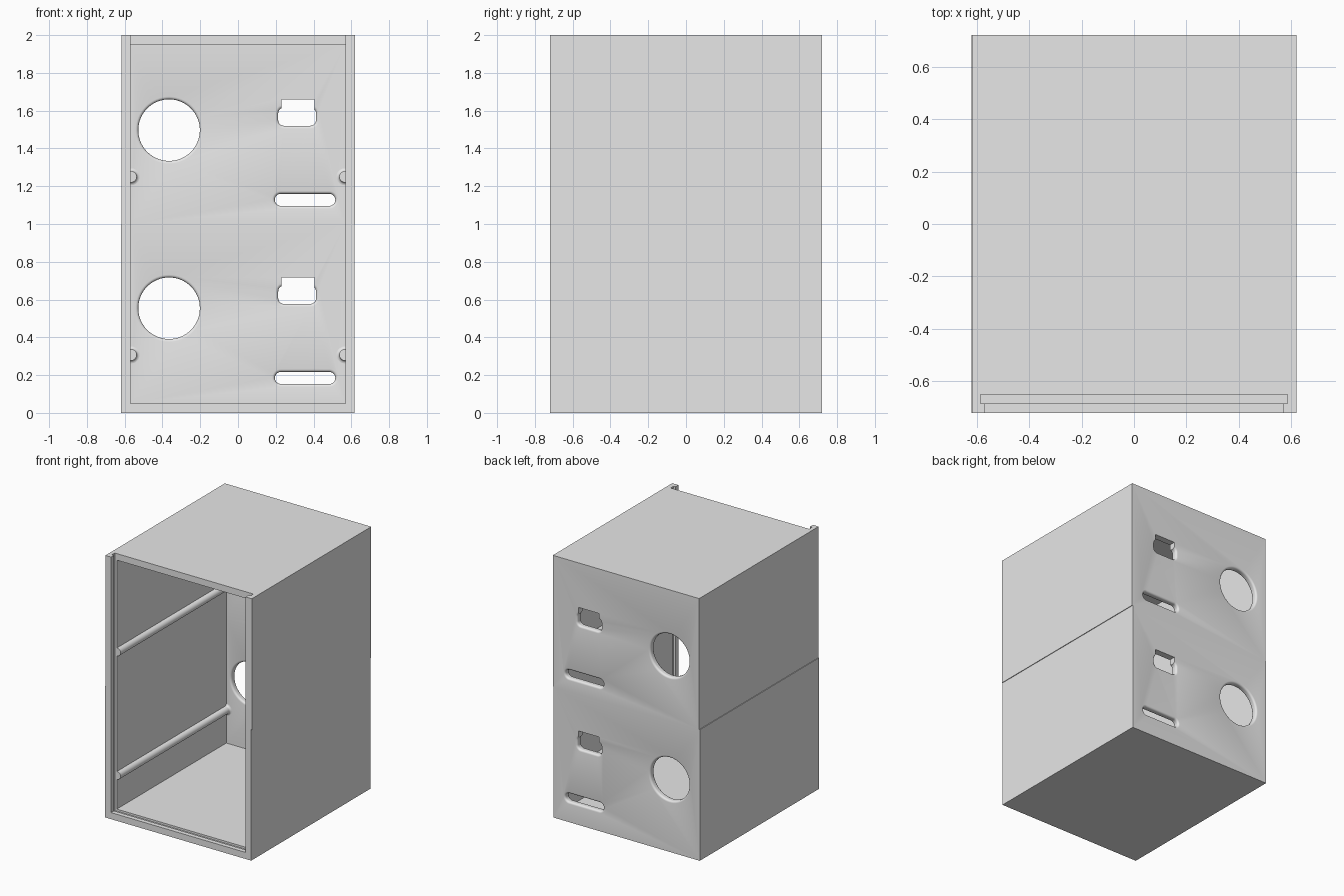
import bpy
import bmesh
from math import sin, cos, pi

cube = bpy.data.objects.get("Cube")
if cube:
    bpy.data.objects.remove(cube, do_unlink=True)

# Overall sizes
HALF_X, HALF_Y, HEIGHT = 0.618, 0.72, 2.0
WALL = 0.05
IN_X, IN_Y = HALF_X - WALL, HALF_Y - WALL
SLOT_BACK, SLOT_FRONT, SLOT_X = -0.65, -0.685, 0.585
FILLET = 0.015
PITCH = 0.943          # distance between the two equal bays

grey = bpy.data.materials.new("plain grey")
grey.use_nodes = True
grey.diffuse_color = (0.8, 0.8, 0.8, 1)
grey.node_tree.nodes["Principled BSDF"].inputs["Base Color"].default_value = (0.8, 0.8, 0.8, 1)


def make_object(name, bm):
    bmesh.ops.remove_doubles(bm, verts=bm.verts, dist=1e-5)
    bmesh.ops.recalc_face_normals(bm, faces=bm.faces)
    mesh = bpy.data.meshes.new(name)
    bm.to_mesh(mesh)
    bm.free()
    mesh.materials.append(grey)
    obj = bpy.data.objects.new(name, mesh)
    bpy.context.collection.objects.link(obj)
    return obj


def box(name, x0, x1, y0, y1, z0, z1):
    bm = bmesh.new()
    bmesh.ops.create_cube(bm, size=1)
    for v in bm.verts:
        v.co.x = x1 if v.co.x > 0 else x0
        v.co.y = y1 if v.co.y > 0 else y0
        v.co.z = z1 if v.co.z > 0 else z0
    return make_object(name, bm)


def loft(name, cx, cz, hw, hh, r, levels, steps=8):
    """Rounded rectangle swept along y; each level is (y, outward offset)."""
    bm = bmesh.new()
    rings = []
    for y, d in levels:
        ring = []
        for q, (sx, sz) in enumerate(((1, 1), (-1, 1), (-1, -1), (1, -1))):
            for i in range(steps + 1):
                a = (q + i / steps) * pi / 2
                ring.append(bm.verts.new((cx + sx * (hw - r) + (r + d) * cos(a), y,
                                          cz + sz * (hh - r) + (r + d) * sin(a))))
        rings.append(ring)
    n = len(rings[0])
    for lower, upper in zip(rings, rings[1:]):
        for i in range(n):
            j = (i + 1) % n
            bm.faces.new((lower[i], lower[j], upper[j], upper[i]))
    bm.faces.new(rings[0])
    bm.faces.new(rings[-1])
    return make_object(name, bm)


def flare(y_face, direction):
    """Levels of a quarter-round ending tangent to a face at y_face."""
    arc = [k * pi / 8 for k in range(5)]
    return [(y_face + direction * FILLET * (sin(a) - 1), FILLET * (1 - cos(a))) for a in arc]


def activate(obj):
    bpy.ops.object.select_all(action='DESELECT')
    obj.select_set(True)
    bpy.context.view_layer.objects.active = obj


def subtract(obj, cutters):
    activate(obj)
    for cutter in cutters:
        cutter.hide_render = True
        mod = obj.modifiers.new("cut", 'BOOLEAN')
        mod.operation = 'DIFFERENCE'
        mod.solver = 'EXACT'
        mod.object = cutter
        bpy.ops.object.modifier_apply(modifier=mod.name)
        bpy.data.objects.remove(cutter, do_unlink=True)


def smooth(obj):
    activate(obj)
    bpy.ops.object.shade_smooth_by_angle(angle=pi / 6)


# Through-hole section, rounded over on both faces of the back wall
through = ([(IN_Y - 0.02, FILLET)] + flare(IN_Y, -1)[::-1]
           + flare(HALF_Y, 1) + [(HALF_Y + 0.02, FILLET)])


def build_half(name, z0, z1, shift, drop):
    half = box(name, shift - HALF_X, shift + HALF_X, -HALF_Y, HALF_Y, z0, z1)
    top = z1 == HEIGHT
    floor = z0 - 0.1 if top else WALL
    ceiling = HEIGHT - WALL if top else z1 + 0.1
    cutters = [
        # Chamber
        box("chamber_cut", -IN_X, IN_X, SLOT_BACK - 0.02, IN_Y, floor, ceiling),
        # Front opening and sliding panel groove, both open at the top
        box("opening_cut", -IN_X, IN_X, -1, SLOT_BACK, floor, z1 + 0.1),
        box("groove_cut", -SLOT_X, SLOT_X, SLOT_FRONT, SLOT_BACK,
            floor - 0.015, z1 + 0.1),
        # Fan hole, vent, socket hole and its square upper part
        loft("fan_cut", -0.365, 1.497 - drop, 0.163, 0.163, 0.163, through, 16),
        loft("vent_cut", 0.355, 1.128 - drop, 0.16, 0.032, 0.032, through),
        loft("socket_cut", 0.313, 1.568 - drop, 0.1, 0.048, 0.03, through),
        box("socket_top_cut", 0.23, 0.404, IN_Y - 0.02, HALF_Y + 0.02,
            1.56 - drop, 1.66 - drop),
    ]
    subtract(half, cutters)
    smooth(half)


build_half("lower_case", 0, HEIGHT / 2, -0.0025, PITCH)
build_half("upper_case", HEIGHT / 2, HEIGHT, 0.0025, 0)

# Round shelf rails along both side walls
for side, sign in (("left", 1), ("right", -1)):
    for level, drop in (("upper", 0), ("lower", PITCH)):
        rail = loft(f"{side}_{level}_rail", sign * 0.566, 1.25 - drop, 0.03, 0.03, 0.03,
                    [(SLOT_BACK, 0)] + flare(IN_Y, 1) + [(IN_Y + 0.01, FILLET)])
        smooth(rail)
